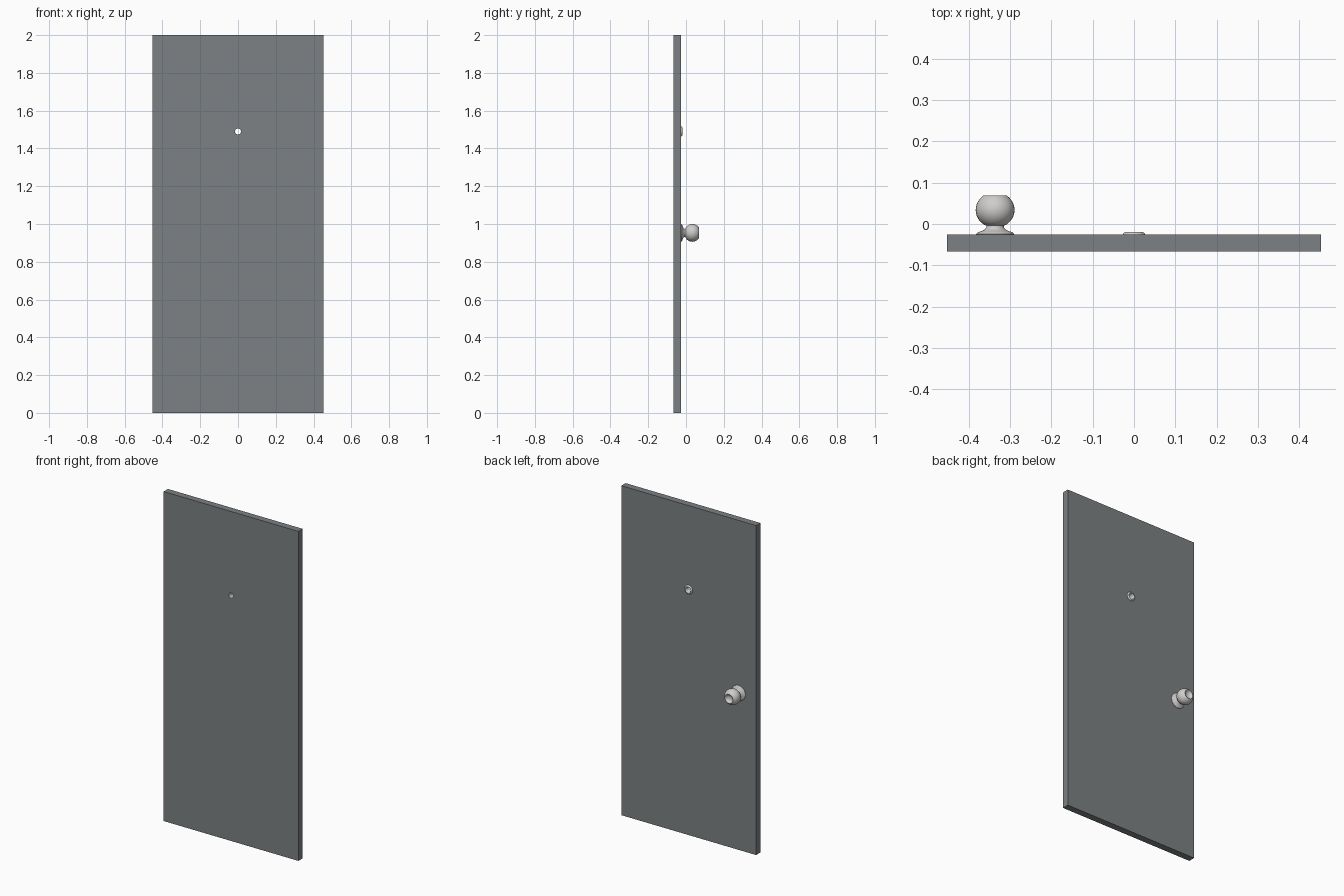
import bpy, bmesh, math

if "Cube" in bpy.data.objects:
    bpy.data.objects.remove(bpy.data.objects["Cube"])


def material(name, rgb):
    m = bpy.data.materials.new(name)
    m.diffuse_color = (*rgb, 1)
    m.use_nodes = True
    m.node_tree.nodes["Principled BSDF"].inputs["Base Color"].default_value = m.diffuse_color
    return m


grey = material("door grey", (0.205, 0.22, 0.228))
metal = material("light metal", (0.62, 0.61, 0.6))


def finish(bm, name, mat):
    bmesh.ops.recalc_face_normals(bm, faces=bm.faces)
    mesh = bpy.data.meshes.new(name)
    bm.to_mesh(mesh)
    bm.free()
    ob = bpy.data.objects.new(name, mesh)
    bpy.context.collection.objects.link(ob)
    mesh.materials.append(mat)
    return ob


def lathe(name, profile, x, z, mat, closed=False, sides=32):
    """Revolve (radius, y) points around an axis parallel to y."""
    bm = bmesh.new()
    verts = [bm.verts.new((x + r, y, z)) for r, y in profile]
    pairs = list(zip(verts, verts[1:]))
    if closed:
        pairs.append((verts[-1], verts[0]))
    edges = [bm.edges.new(p) for p in pairs]
    bmesh.ops.spin(bm, geom=verts + edges, cent=(x, 0, z), axis=(0, 1, 0),
                   angle=math.tau, steps=sides)
    bmesh.ops.remove_doubles(bm, verts=bm.verts, dist=1e-5)
    ob = finish(bm, name, mat)
    bpy.ops.object.select_all(action='DESELECT')
    ob.select_set(True)
    bpy.context.view_layer.objects.active = ob
    bpy.ops.object.shade_smooth_by_angle(angle=math.radians(40))
    return ob


FRONT, BACK = -0.067, -0.026
EYE_Z = 1.49

# door slab
bm = bmesh.new()
bmesh.ops.create_cube(bm, size=1)
for v in bm.verts:
    v.co.x *= 0.905
    v.co.y = FRONT if v.co.y < 0 else BACK
    v.co.z = 2 if v.co.z > 0 else 0
door = finish(bm, "door_panel", grey)

# round hole through the slab for the peephole
cutter = lathe("peephole_cutter", [(0, -0.1), (0.017, -0.1), (0.017, 0), (0, 0)],
               0, EYE_Z, grey)
cutter.hide_render = True
cut = door.modifiers.new("peephole_hole", 'BOOLEAN')
cut.operation = 'DIFFERENCE'
cut.solver = 'EXACT'
cut.object = cutter
bpy.context.view_layer.objects.active = door
bpy.ops.object.modifier_apply(modifier=cut.name)
bpy.data.objects.remove(cutter)

# peephole sleeve with a bevelled flange on the knob side
lathe("peephole", [(0.0172, FRONT), (0.0172, BACK), (0.027, BACK), (0.026, -0.023),
                   (0.021, -0.019), (0.019, -0.019), (0.0155, -0.024),
                   (0.0155, FRONT)], 0, EYE_Z, metal, closed=True)

# round knob: rosette, neck, ball and dished end
ball = []
for i in range(13):
    a = math.radians(-55 + i * 107 / 12)
    ball.append((0.047 * math.cos(a), 0.034 + 0.0435 * math.sin(a)))
knob = [(0, BACK), (0.046, BACK), (0.046, -0.024), (0.042, -0.02), (0.032, -0.017),
        (0.025, -0.013), (0.021, -0.008), (0.021, -0.004)] + ball + [
        (0.0275, 0.069), (0.025, 0.068), (0.02, 0.06), (0.014, 0.055), (0, 0.054)]
lathe("door_knob", knob, -0.336, 0.953, metal)
